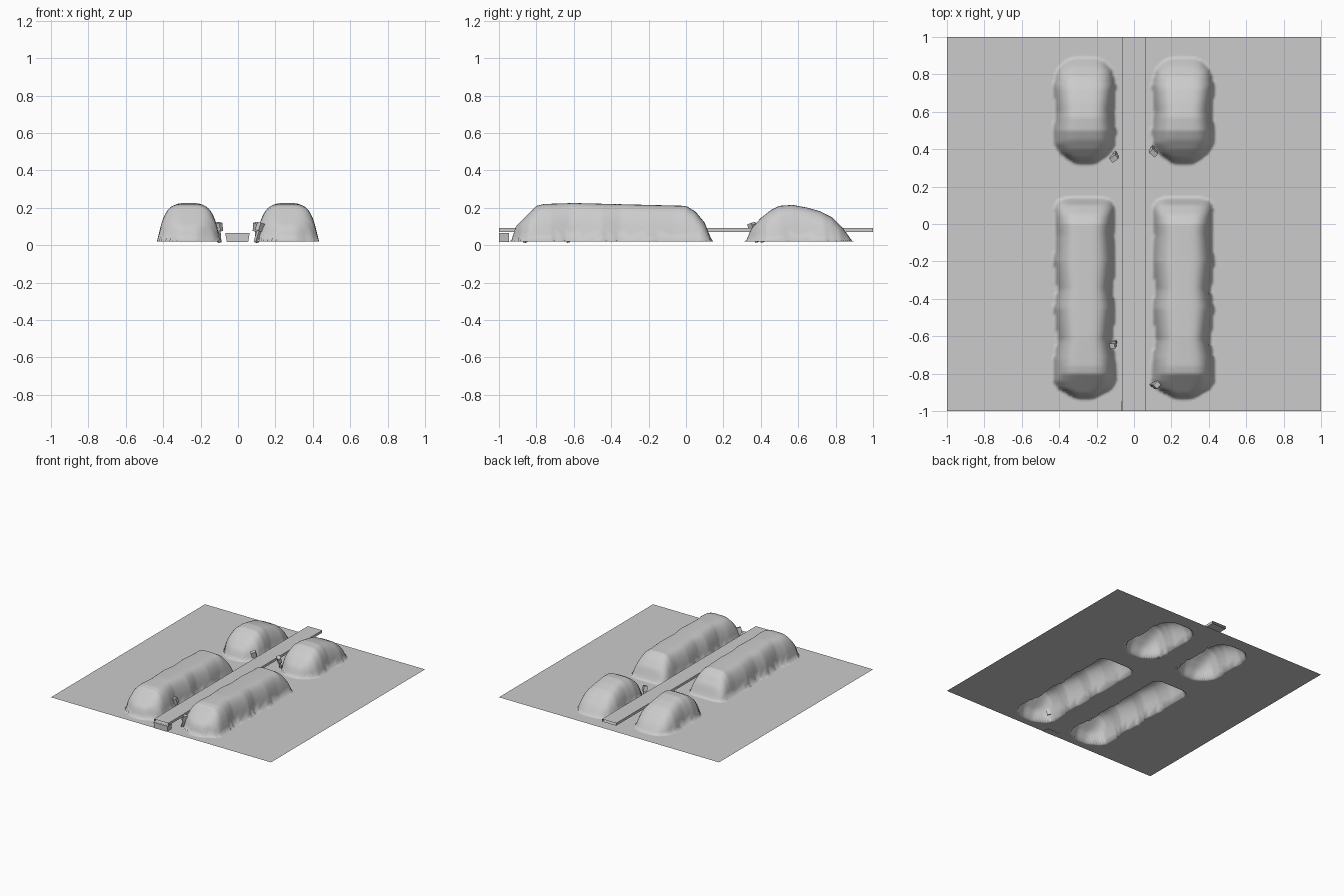
import bpy
import bmesh
from math import radians
from mathutils import Matrix, Vector, Euler

cube = bpy.data.objects.get("Cube")
if cube:
    bpy.data.objects.remove(cube)

BASE = 0.02

grey = bpy.data.materials.new("plain_grey")
grey.use_nodes = True
colour = (0.6, 0.6, 0.6, 1)
grey.diffuse_color = colour
grey.node_tree.nodes["Principled BSDF"].inputs["Base Color"].default_value = colour


def finish(bm, name, smooth=False):
    mesh = bpy.data.meshes.new(name)
    bm.to_mesh(mesh)
    bm.free()
    mesh.materials.append(grey)
    for poly in mesh.polygons:
        poly.use_smooth = smooth
    obj = bpy.data.objects.new(name, mesh)
    bpy.context.collection.objects.link(obj)
    return obj


def along(points, y):
    """Interpolate a (y, value) profile, zero outside it."""
    for (a, va), (b, vb) in zip(points, points[1:]):
        if a <= y <= b:
            return va + (vb - va) * (y - a) / (b - a)
    return 0


# Mound ridge heights and half widths along the length
long_ridge = [(-.935, 0), (-.91, .08), (-.87, .12), (-.8, .19), (-.76, .2),
              (-.6, .205), (0, .19), (.05, .16), (.1, .1), (.14, 0)]
long_width = [(-.935, .04), (-.88, .14), (-.84, .165), (-.72, .163), (-.62, .142),
              (-.45, .163), (-.35, .145), (-.2, .163), (-.06, .152), (.08, .16),
              (.12, .145), (.14, .1)]
short_ridge = [(.32, 0), (.35, .07), (.4, .125), (.45, .165), (.5, .19), (.57, .195),
               (.65, .18), (.72, .16), (.78, .13), (.84, .07), (.89, 0)]
short_width = [(.32, .05), (.38, .13), (.43, .16), (.5, .165), (.6, .153),
               (.74, .165), (.82, .145), (.87, .1), (.89, .05)]


def height(x, y):
    offset = abs(abs(x) - .263)
    for ridge, width in ((long_ridge, long_width), (short_ridge, short_width)):
        half = along(width, y)
        if offset < half:
            return along(ridge, y) * (1 - (offset / half) ** 4) ** .7
    return 0


# Ground sheet raised into four mounds, hollow underneath
bm = bmesh.new()
bmesh.ops.create_grid(bm, x_segments=180, y_segments=180, size=1)
for v in bm.verts:
    v.co.z = BASE + height(v.co.x, v.co.y)
finish(bm, "ground_with_mounds", smooth=True)

# Raised central track, open at both ends
bm = bmesh.new()
bmesh.ops.create_cube(bm, size=1, matrix=Matrix.LocRotScale(
    Vector((0, 0, .081)), None, Vector((.13, 2, .02))))
ends = [f for f in bm.faces if abs(f.normal.y) > .9]
bmesh.ops.delete(bm, geom=ends, context="FACES_ONLY")
finish(bm, "central_track")

# Tapered support under the front end of the track
bm = bmesh.new()
bmesh.ops.create_cube(bm, size=1, matrix=Matrix.LocRotScale(
    Vector((-.003, -.973, .041)), None, Vector((.13, .053, .046))))
for v in bm.verts:
    if v.co.z < .04:
        v.co.x *= .88
finish(bm, "track_support")

# Small leaning markers beside the track
for i, (x, y, turn) in enumerate(((-.1, .38, 35), (.1, .41, -40),
                                  (-.1, -.63, 5), (.095, -.86, 45))):
    side = 1 if x > 0 else -1
    bm = bmesh.new()
    lean = Euler((radians(12), radians(side * 14), radians(turn))).to_matrix().to_4x4()
    place = Matrix.Translation((x, y, BASE)) @ lean
    for z, size in ((.03, (.016, .016, .07)), (.08, (.04, .028, .045))):
        bmesh.ops.create_cube(bm, size=1, matrix=place @ Matrix.LocRotScale(
            Vector((0, 0, z)), None, Vector(size)))
    finish(bm, f"marker_{i + 1}")
